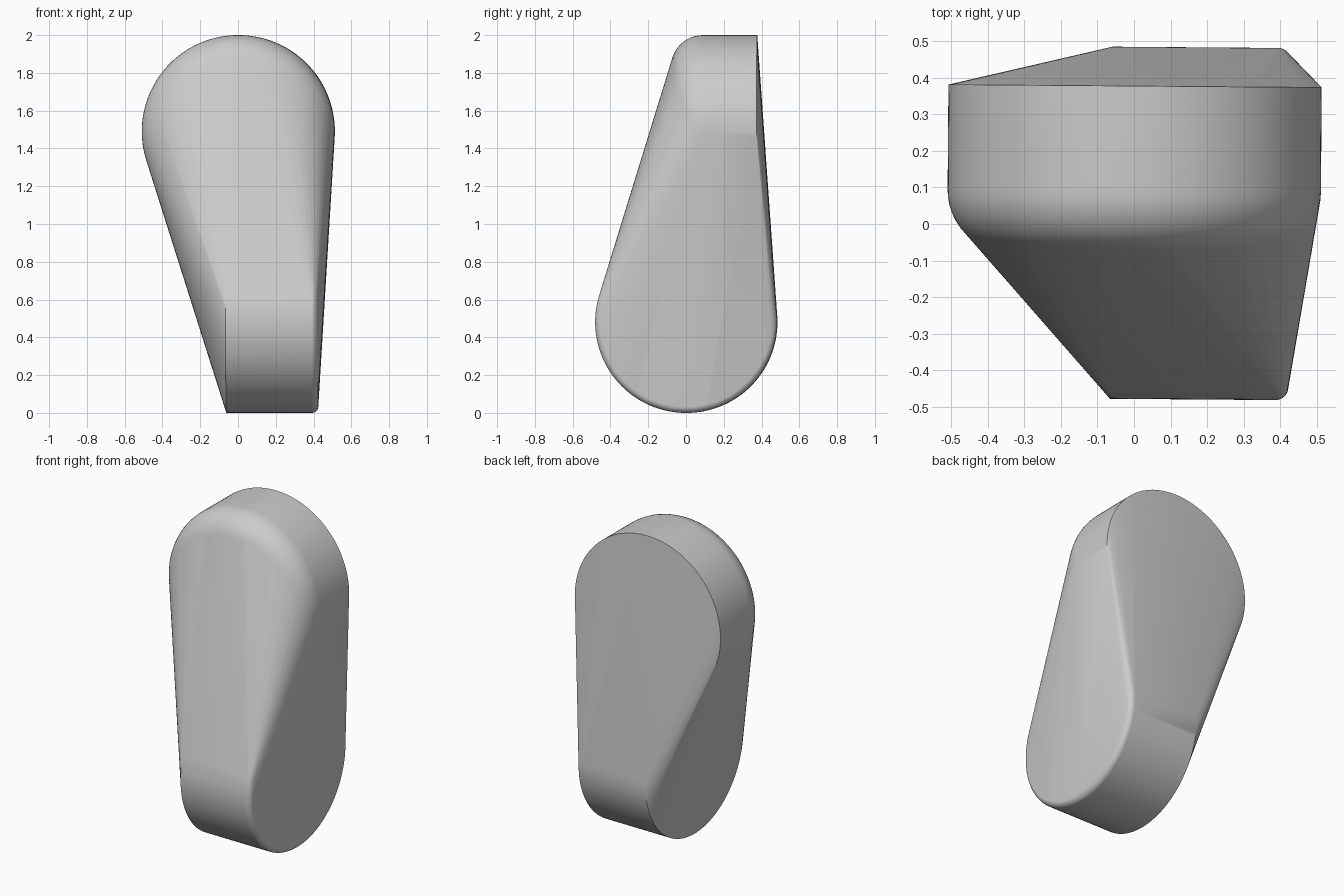
import bpy
import bmesh
import math
from mathutils import Matrix, Vector

default_cube = bpy.data.objects.get("Cube")
if default_cube:
    bpy.data.objects.remove(default_cube, do_unlink=True)

SEGMENTS = 128
FILLET_STEPS = 12

grey = bpy.data.materials.new("light grey")
grey.use_nodes = True
colour = (0.6, 0.6, 0.6, 1.0)
grey.diffuse_color = colour
grey.node_tree.nodes["Principled BSDF"].inputs["Base Color"].default_value = colour


def add_drum(bm, centre, axis, radius, length, fillet):
    """Rings of a drum along axis: sharp at the start, rounded at the far end."""
    turn = Vector((0, 0, 1)).rotation_difference(Vector(axis)).to_matrix().to_4x4()
    place = Matrix.Translation(centre) @ turn
    rings = [(radius, 0)]
    for i in range(FILLET_STEPS + 1):
        a = math.pi / 2 * i / FILLET_STEPS
        rings.append((radius - fillet * (1 - math.cos(a)),
                      length - fillet * (1 - math.sin(a))))
    for r, along in rings:
        bmesh.ops.create_circle(bm, segments=SEGMENTS, radius=r,
                                matrix=place @ Matrix.Translation((0, 0, along)))


bm = bmesh.new()
# Upper drum, facing the front with a wide rounded rim
add_drum(bm, (0, 0.377, 1.49), (0, -1, 0), 0.51, 0.457, 0.17)
# Lower drum, lying sideways with a narrow rounded rim
add_drum(bm, (-0.062, 0.003, 0.481), (1, 0, 0), 0.481, 0.487, 0.035)

# Stretch one skin around both drums
hull = bmesh.ops.convex_hull(bm, input=bm.verts[:])
loose = [v for v in bm.verts if not v.link_faces]
bmesh.ops.delete(bm, geom=loose, context="VERTS")
stray = [e for e in bm.edges if not e.link_faces]
bmesh.ops.delete(bm, geom=stray, context="EDGES")

# Merge the flat ends into single faces
bmesh.ops.dissolve_limit(bm, angle_limit=0.0005, verts=bm.verts[:], edges=bm.edges[:])
bmesh.ops.rotate(bm, verts=bm.verts[:], cent=(0, 0, 0),
                 matrix=Matrix.Rotation(math.radians(-0.45), 3, "Z"))
bmesh.ops.recalc_face_normals(bm, faces=bm.faces[:])

mesh = bpy.data.meshes.new("twisted_body")
bm.to_mesh(mesh)
bm.free()
mesh.materials.append(grey)
body = bpy.data.objects.new("twisted_body", mesh)
bpy.context.collection.objects.link(body)

bpy.ops.object.select_all(action="DESELECT")
body.select_set(True)
bpy.context.view_layer.objects.active = body
bpy.ops.object.shade_smooth_by_angle(angle=math.radians(30))
